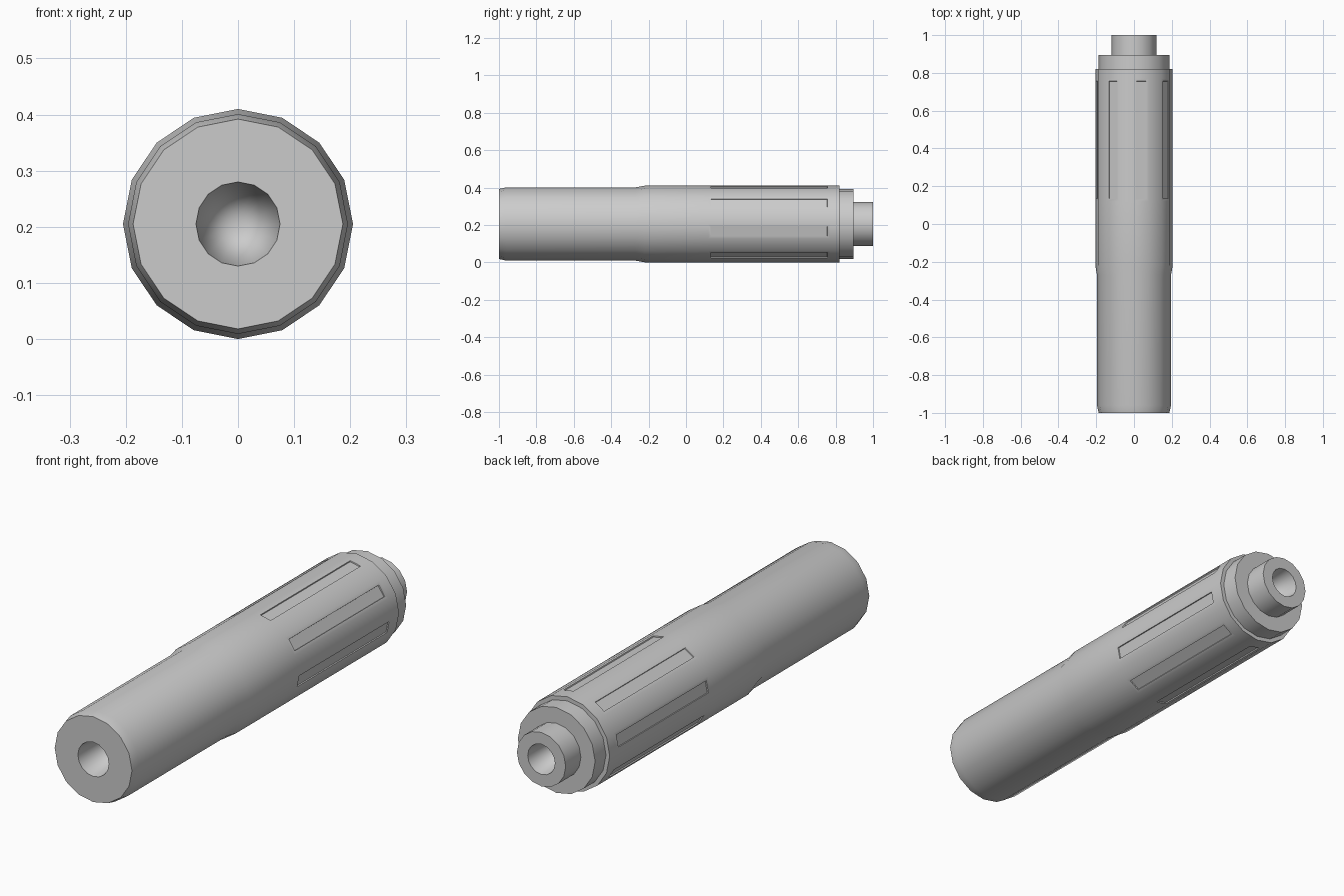
import bpy, bmesh, math

if "Cube" in bpy.data.objects:
    bpy.data.objects.remove(bpy.data.objects["Cube"])

SIDES = 16
R = 0.205

steel = bpy.data.materials.new("grey_metal")
steel.diffuse_color = (0.6, 0.6, 0.6, 1)
steel.use_nodes = True
steel.node_tree.nodes["Principled BSDF"].inputs["Base Color"].default_value = steel.diffuse_color

# Outline from the front bore tip, along the outside, to the rear bore tip: (y, radius)
profile = [(-0.5, 0), (-1, 0.075), (-1, 0.187), (-0.96, 0.196), (-0.27, 0.196),
           (-0.22, R), (0.12, R), (0.77, R), (0.82, R), (0.82, 0.187),
           (0.895, 0.187), (0.895, 0.118), (1, 0.118), (1, 0.066), (0.6, 0)]

bm = bmesh.new()
rings = []
for y, r in profile:
    if r == 0:
        rings.append([bm.verts.new((0, y, R))] * SIDES)
    else:
        rings.append([bm.verts.new((r * math.cos(2 * math.pi * i / SIDES), y,
                                    R + r * math.sin(2 * math.pi * i / SIDES)))
                      for i in range(SIDES)])

# Skin the rings, keeping every second facet of the grip section for grooves
groove_faces = []
for k in range(len(rings) - 1):
    a, b = rings[k], rings[k + 1]
    for i in range(SIDES):
        j = (i + 1) % SIDES
        corners = list(dict.fromkeys([a[i], b[i], b[j], a[j]]))
        face = bm.faces.new(corners)
        if profile[k][0] == 0.12 and i % 2 == 1:
            groove_faces.append(face)
bmesh.ops.recalc_face_normals(bm, faces=bm.faces)

# Shallow long grooves
bmesh.ops.inset_individual(bm, faces=groove_faces, thickness=0.02)
bmesh.ops.inset_individual(bm, faces=groove_faces, thickness=0.001, depth=-0.005)

mesh = bpy.data.meshes.new("barrel_tube")
bm.to_mesh(mesh)
bm.free()
tube = bpy.data.objects.new("barrel_tube", mesh)
bpy.context.collection.objects.link(tube)
mesh.materials.append(steel)

bpy.context.view_layer.objects.active = tube
tube.select_set(True)
bpy.ops.object.shade_smooth_by_angle(angle=math.radians(30))
